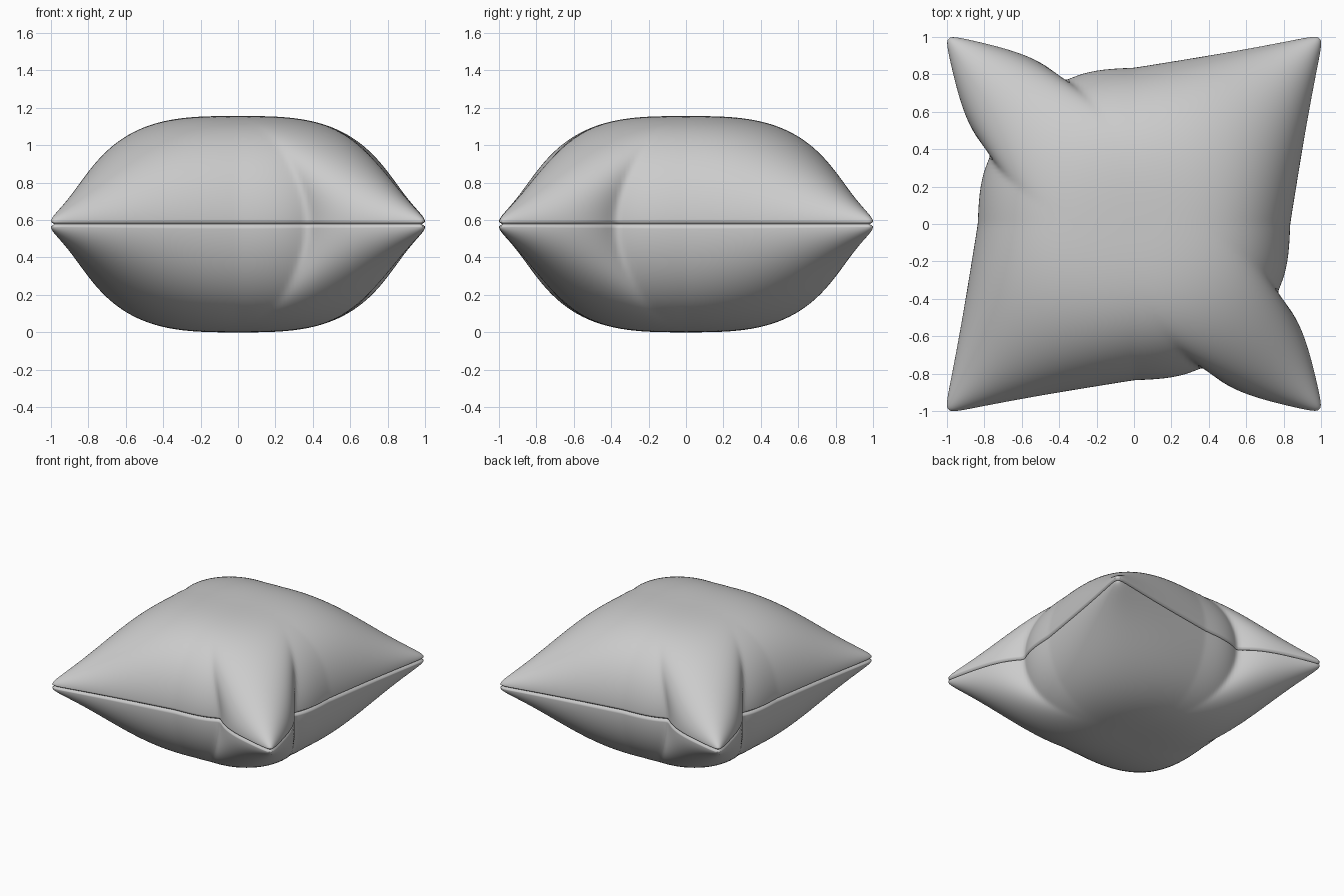
import bpy, bmesh, math

if "Cube" in bpy.data.objects:
    bpy.data.objects.remove(bpy.data.objects["Cube"])

N = 140            # grid resolution per side
MID = 0.578        # height of the seam
RIM = 0.012        # half gap of the seam groove
PUFF = MID - RIM   # half thickness of the filling
FOLD = 0.125       # depth of the folds


def edge(t):
    """Concave sides: full reach at the corners, pulled in at the middle."""
    return 0.84 + 0.16 * abs(t) ** 1.3


def pinch(t, r):
    """Fold beside a corner; drifts towards the middle away from the seam."""
    d = t - (0.365 - 0.6 * (1 - abs(r)))
    width = 0.18 if d < 0 else 0.14
    return math.exp((0.015 - math.sqrt(d * d + 0.015 ** 2)) / width) * abs(r) ** 6


def cushion_point(u, v):
    sx, sy = math.copysign(1, u), math.copysign(1, v)
    px, py = pinch(-v * sx, u), pinch(-u * sy, v)
    round_tip = 1 - 0.025 * abs(u * v) ** 30
    x = (u * edge(v) - FOLD * sx * px) * round_tip
    y = (v * edge(u) - FOLD * sy * py) * round_tip
    full = max(0, (1 - abs(u) ** 3.1) * (1 - abs(v) ** 3.1)) ** 0.52
    w = (u * v) ** 2
    full *= 1 - 0.85 * w + 0.55 * w * w      # straight, cone-like corners
    return x, y, PUFF * full * (1 - 0.08 * max(px, py))


# Sine spacing packs rows close to the seam
steps = [math.sin((2 * i / N - 1) * math.pi / 2) for i in range(N + 1)]
pts = [[cushion_point(u, v) for v in steps] for u in steps]
scale = 1 / max(abs(p[0]) for row in pts for p in row)
pts = [[(x * scale, y * scale, h) for x, y, h in row] for row in pts]

bm = bmesh.new()
ring = ([(i, 0) for i in range(N)] + [(N, j) for j in range(N)]
        + [(i, N) for i in range(N, 0, -1)] + [(0, j) for j in range(N, 0, -1)])
rim = [pts[i][j] for i, j in ring]

# Sunken seam line shared by both halves, inset square to the outline
seam = []
for k, (x, y, _) in enumerate(rim):
    a, b = rim[k - 1], rim[(k + 1) % len(rim)]
    dx, dy = b[0] - a[0], b[1] - a[1]
    s = 0.018 / math.hypot(dx, dy)
    seam.append(bm.verts.new((x - dy * s, y + dx * s, MID)))

# Upper and lower puffed halves, each tucked into the seam
for side in (1, -1):
    grid = [[bm.verts.new((x, y, MID + side * (RIM + h))) for x, y, h in row] for row in pts]
    for i in range(N):
        for j in range(N):
            bm.faces.new((grid[i][j], grid[i + 1][j], grid[i + 1][j + 1], grid[i][j + 1]))
    for k in range(len(ring)):
        n = (k + 1) % len(ring)
        a, b = grid[ring[k][0]][ring[k][1]], grid[ring[n][0]][ring[n][1]]
        bm.faces.new((a, b, seam[n], seam[k]))

bmesh.ops.recalc_face_normals(bm, faces=bm.faces)
mesh = bpy.data.meshes.new("cushion")
bm.to_mesh(mesh)
bm.free()
cushion = bpy.data.objects.new("cushion", mesh)
bpy.context.collection.objects.link(cushion)
bpy.context.view_layer.objects.active = cushion
cushion.select_set(True)
bpy.ops.object.shade_smooth_by_angle(angle=math.radians(60))
